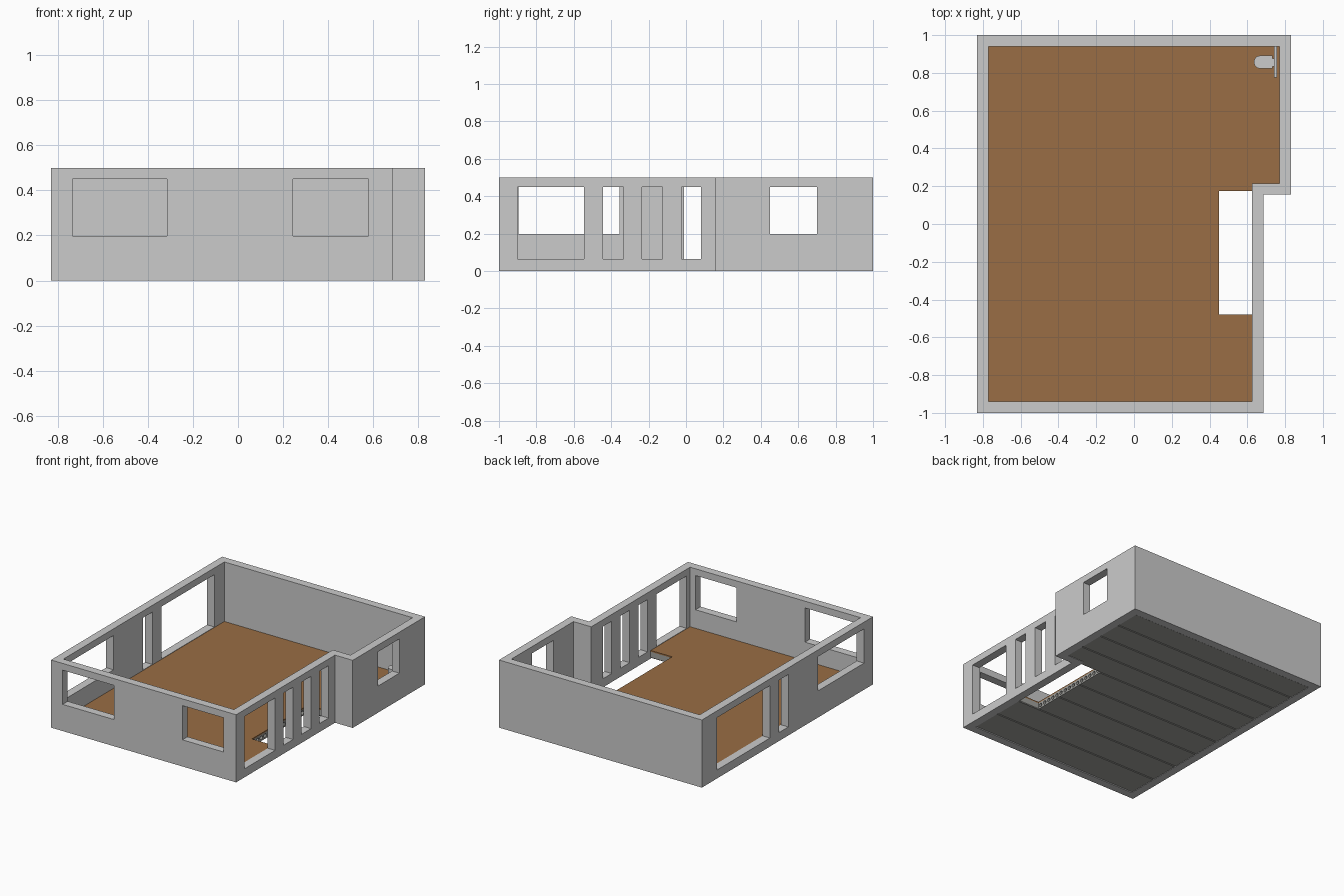
import bpy, bmesh, math
from mathutils import Vector

if "Cube" in bpy.data.objects:
    bpy.data.objects.remove(bpy.data.objects["Cube"])


def material(name, rgb):
    m = bpy.data.materials.new(name)
    m.diffuse_color = (*rgb, 1)
    m.use_nodes = True
    m.node_tree.nodes["Principled BSDF"].inputs["Base Color"].default_value = m.diffuse_color
    return m


WALL = material("light grey plaster", (0.6, 0.6, 0.6))
WOOD = material("brown wood", (0.32, 0.155, 0.058))
CONCRETE = material("concrete grey", (0.36, 0.36, 0.34))


def finish(bm, name, mat):
    bmesh.ops.recalc_face_normals(bm, faces=bm.faces)
    me = bpy.data.meshes.new(name)
    bm.to_mesh(me)
    bm.free()
    me.materials.append(mat)
    ob = bpy.data.objects.new(name, me)
    bpy.context.collection.objects.link(ob)
    return ob


def add_box(bm, x0, x1, y0, y1, z0, z1):
    v = bmesh.ops.create_cube(bm, size=1)["verts"]
    for p in v:
        p.co = Vector(((x0 + x1) / 2 + p.co.x * (x1 - x0),
                       (y0 + y1) / 2 + p.co.y * (y1 - y0),
                       (z0 + z1) / 2 + p.co.z * (z1 - z0)))


def extrude_loops(name, loops, offset, mat):
    """Fill closed 3D loops (inner loops are holes) and extrude them."""
    bm = bmesh.new()
    for loop in loops:
        vs = [bm.verts.new(p) for p in loop]
        for a, b in zip(vs, vs[1:] + vs[:1]):
            bm.edges.new((a, b))
    bmesh.ops.triangle_fill(bm, edges=bm.edges[:], use_beauty=True)
    top = bmesh.ops.extrude_face_region(bm, geom=bm.faces[:], use_keep_orig=True)["geom"]
    bmesh.ops.translate(bm, vec=offset, verts=[g for g in top if isinstance(g, bmesh.types.BMVert)])
    bmesh.ops.dissolve_limit(bm, angle_limit=0.01, verts=bm.verts[:], edges=bm.edges[:])
    return finish(bm, name, mat)


# Outer walls: L-stepped ring
outer = [(-.83, -1), (.685, -1), (.685, .155), (.83, .155), (.83, 1), (-.83, 1)]
inner = [(-.77, -.94), (.625, -.94), (.625, .215), (.77, .215), (.77, .94), (-.77, .94)]
bm = bmesh.new()
n = len(outer)
rings = [[bm.verts.new((x, y, z)) for x, y in loop] for loop, z in
         ((outer, 0), (outer, .5), (inner, .5), (inner, 0))]
for k in range(4):
    a, b = rings[k], rings[(k + 1) % 4]
    for i in range(n):
        j = (i + 1) % n
        bm.faces.new((a[i], a[j], b[j], b[i]))
walls = finish(bm, "walls", WALL)

# Window and door openings
TOP, SILL, LOW = .45, .197, .063
bm = bmesh.new()
for x0, x1 in ((-.735, -.315), (.245, .58)):
    add_box(bm, x0, x1, -1.05, -.9, SILL, TOP)
for y0, y1 in ((-.9, -.545), (-.445, -.335), (-.235, -.125), (-.025, .08)):
    add_box(bm, .6, .71, y0, y1, LOW, TOP)
add_box(bm, .75, .86, .45, .70, SILL, TOP)
for y0, y1, z0 in ((-.895, -.355, SILL), (-.01, .10, LOW), (.205, .825, LOW)):
    add_box(bm, -.86, -.75, y0, y1, z0, TOP)
cutter = finish(bm, "opening_cutter", WALL)
cutter.hide_render = True
mod = walls.modifiers.new("openings", "BOOLEAN")
mod.object = cutter
mod.operation = "DIFFERENCE"
mod.solver = "EXACT"
bpy.context.view_layer.objects.active = walls
bpy.ops.object.modifier_apply(modifier=mod.name)
bpy.data.objects.remove(cutter)

# Wooden floor with a stair opening
floor = [(-.77, -.94), (.625, -.94), (.625, -.48), (.45, -.48), (.45, .175), (.625, .175),
         (.625, .215), (.77, .215), (.77, .94), (-.77, .94)]
extrude_loops("wood_floor", [[(x, y, .05) for x, y in floor]], (0, 0, .01), WOOD)

# Hollow-core concrete planks under the floor
Z0, Z1, CH = .003, .05, .005
edges = [-.94, -.71, -.48, -.262, -.043, .175, .366, .558, .749, .94]
for k, (y0, y1) in enumerate(zip(edges, edges[1:])):
    x1 = .625 if y1 < -.4 else .45 if y1 < .2 else .77
    prof = [(y0 + CH, Z0), (y1 - CH, Z0), (y1, Z0 + CH), (y1, Z1), (y0, Z1), (y0, Z0 + CH)]
    loops = [[(-.77, y, z) for y, z in prof]]
    if x1 == .45:
        for c in range(5):
            yc = y0 + (c + .5) * (y1 - y0) / 5
            loops.append([(-.77, yc + .014 * math.cos(t * math.pi / 6),
                           .027 + .014 * math.sin(t * math.pi / 6)) for t in range(12)])
    extrude_loops(f"floor_plank_{k + 1}", loops, (x1 + .77, 0, 0), CONCRETE)

# Wall-hung toilet: backing panel, neck, rounded bowl
bm = bmesh.new()
add_box(bm, .742, .757, .775, .94, .06, .28)
finish(bm, "toilet_panel", WALL)
bm = bmesh.new()
add_box(bm, .728, .742, .835, .877, .085, .135)
finish(bm, "toilet_neck", WALL)
arc = [(.667 + .032 * math.cos(a), .857 + .034 * math.sin(a))
       for a in (math.pi / 2 + math.pi * i / 12 for i in range(13))]
extrude_loops("toilet_bowl", [[(x, y, .085) for x, y in arc + [(.732, .823), (.732, .891)]]],
              (0, 0, .052), WALL)
